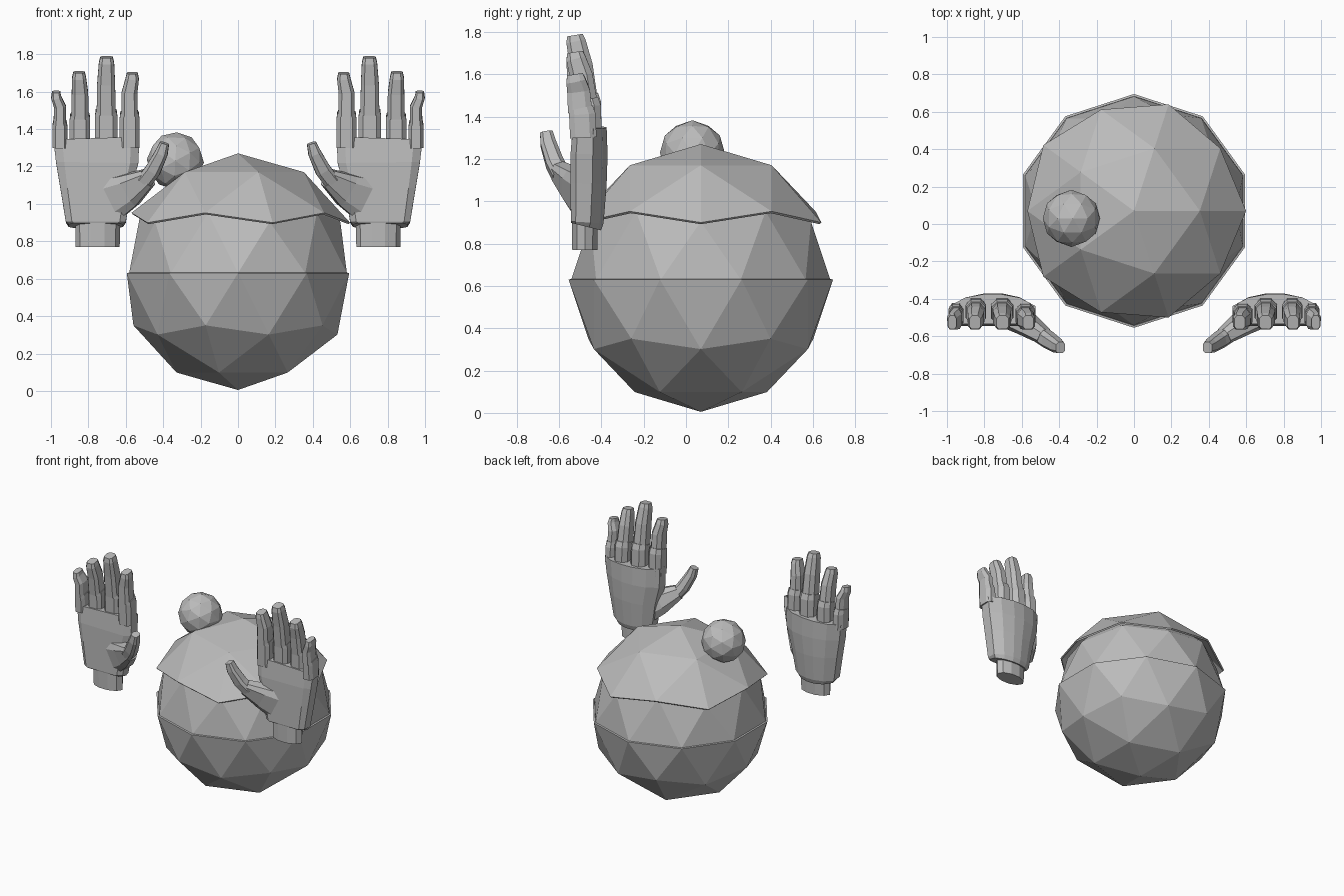
import bpy, bmesh, math
from mathutils import Vector, Matrix

old = bpy.data.objects.get("Cube")
if old:
    bpy.data.objects.remove(old, do_unlink=True)

GREY = (0.5, 0.5, 0.5, 1)
grey = bpy.data.materials.new("plain grey")
grey.use_nodes = True
grey.diffuse_color = GREY
grey.node_tree.nodes["Principled BSDF"].inputs["Base Color"].default_value = GREY


def finish(bm, name):
    bmesh.ops.recalc_face_normals(bm, faces=bm.faces)
    mesh = bpy.data.meshes.new(name)
    bm.to_mesh(mesh)
    bm.free()
    mesh.materials.append(grey)
    obj = bpy.data.objects.new(name, mesh)
    bpy.context.collection.objects.link(obj)
    return obj


def faceted_ball(name, radius, centre, keep=None, tilt=0.0):
    """Low-poly ball; keep(z) limits it to a band given in unit height."""
    bm = bmesh.new()
    bmesh.ops.create_icosphere(bm, subdivisions=2, radius=radius)
    if keep:
        drop = [v for v in bm.verts if not keep(v.co.z / radius)]
        bmesh.ops.delete(bm, geom=drop, context='VERTS')
    place = Matrix.Translation(centre) @ Matrix.Rotation(tilt, 4, 'Y')
    bmesh.ops.transform(bm, matrix=place, verts=bm.verts)
    return finish(bm, name)


def shell(obj, thickness):
    mod = obj.modifiers.new("thickness", 'SOLIDIFY')
    mod.thickness = thickness
    mod.offset = -1


BOX = [(-.5, -.3), (-.3, -.5), (.3, -.5), (.5, -.3),
       (.5, .25), (.25, .5), (-.25, .5), (-.5, .25)]
PALM = [(-.5, -.35), (-.4, -.5), (.4, -.5), (.5, -.35),
        (.5, .1), (.32, .38), (.1, .5), (-.1, .5), (-.32, .38), (-.5, .1)]
ROUND = [(.5 * math.cos(a * math.tau / 10), .5 * math.sin(a * math.tau / 10))
         for a in range(10)]


def loft(name, side, profile, stations):
    """Skin a profile through stations of (x, y, z, width, depth)."""
    bm = bmesh.new()
    pts = [Vector(s[:3]) for s in stations]
    rings = []
    for i, (p, s) in enumerate(zip(pts, stations)):
        along = (pts[min(i + 1, len(pts) - 1)] - pts[max(i - 1, 0)]).normalized()
        across = Vector((0, 1, 0)).cross(along).normalized()
        deep = along.cross(across)
        ring = []
        for u, v in profile:
            co = p + across * u * s[3] + deep * v * s[4]
            ring.append(bm.verts.new((co.x * side, co.y, co.z)))
        rings.append(ring)
    n = len(profile)
    for a, b in zip(rings, rings[1:]):
        for k in range(n):
            bm.faces.new((a[k], a[(k + 1) % n], b[(k + 1) % n], b[k]))
    bm.faces.new(rings[0])
    bm.faces.new(rings[-1])
    return finish(bm, name)


# Head: inner ball, slightly wider lower bowl, and a zigzag cap
faceted_ball("head", 0.612, (0, .07, .63))
bowl = faceted_ball("lower_bowl", 0.625, (0, .07, .63), lambda z: z < .05)
shell(bowl, 0.012)
cap = faceted_ball("cap", 0.67, (0, .07, .60), lambda z: z > .3)
shell(cap, 0.012)

# Bobble sitting off-centre on the cap
faceted_ball("bobble", 0.153, (-.335, .03, 1.23), tilt=-.5)

# Fingers: centre x, knuckle height, tip height, width, tip x
FINGERS = {
    "index": (.58, 1.49, 1.70, .105, .565),
    "middle": (.705, 1.50, 1.785, .12, .703),
    "ring": (.845, 1.48, 1.705, .11, .85),
    "little": (.952, 1.44, 1.60, .08, .972),
}

for side, label in ((1, "left"), (-1, "right")):
    # Wrist stub and gloved palm
    loft(label + "_wrist", side, ROUND,
         [(.75, -.478, .77, .235, .125), (.75, -.478, .92, .24, .13)])
    loft(label + "_palm", side, PALM,
         [(.76, -.472, .88, .29, .145), (.76, -.467, .90, .32, .155),
          (.76, -.46, 1.08, .38, .17), (.753, -.458, 1.22, .44, .175),
          (.757, -.455, 1.35, .46, .16)])

    # Fingers: wide knuckle segment, then a tapered forward-curling tip
    for finger, (x, joint, tip, w, tx) in FINGERS.items():
        back = -.025 if finger in ("index", "little") else 0
        loft(f"{label}_{finger}_knuckle", side, BOX,
             [(x, -.46 + back, 1.30, w, .125),
              (x, -.465 + back, joint - .03, w, .125),
              (x, -.472 + back, joint, w * .93, .115)])
        mid = (joint + tip) / 2
        loft(f"{label}_{finger}_tip", side, BOX,
             [(x, -.475 + back, joint - .02, w * .85, .115),
              (x, -.495 + back / 2, mid, w * .8, .108),
              (tx, -.52, tip - .03, w * .68, .092),
              (tx, -.525, tip, w * .55, .075)])

    # Thumb: thick root, joint, and narrow upright end
    loft(label + "_thumb_root", side, BOX,
         [(.67, -.49, 1.03, .23, .12), (.58, -.53, 1.075, .18, .12),
          (.48, -.60, 1.14, .10, .085)])
    loft(label + "_thumb_tip", side, BOX,
         [(.50, -.59, 1.12, .085, .085), (.455, -.62, 1.18, .085, .085),
          (.41, -.65, 1.27, .07, .075), (.393, -.66, 1.325, .05, .06)])
